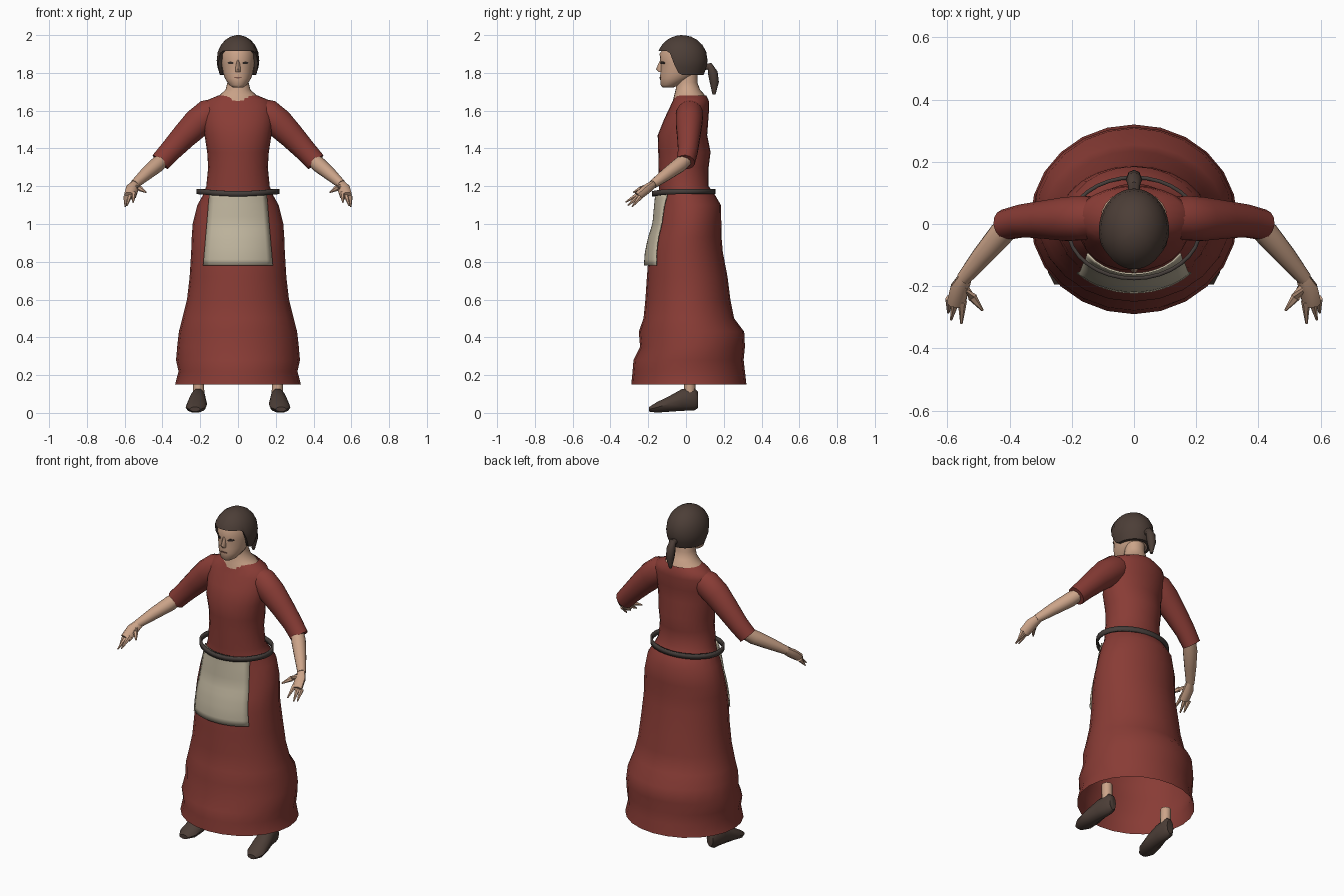
import bpy, bmesh, math
from mathutils import Vector as V

cube = bpy.data.objects.get("Cube")
if cube:
    bpy.data.objects.remove(cube, do_unlink=True)


def material(name, r, g, b):
    m = bpy.data.materials.new(name)
    m.use_nodes = True
    m.diffuse_color = (r, g, b, 1)
    m.node_tree.nodes["Principled BSDF"].inputs["Base Color"].default_value = (r, g, b, 1)
    return m


RED = material("red cloth", .25, .045, .036)
SKIN = material("skin", .60, .37, .25)
LINEN = material("linen", .52, .46, .34)
HAIR = material("dark brown", .072, .048, .038)
LEATHER = material("belt leather", .06, .048, .043)
DARK = material("eye dark", .035, .025, .022)
LIP = material("lip", .2, .09, .065)


def add_mesh(name, grid, mat, closed=True, caps=(), thick=0, angle=50):
    """Skin a grid of point rows, optionally wrapping each row and capping the ends."""
    bm = bmesh.new()
    rows = [[bm.verts.new(p) for p in row] for row in grid]
    n = len(rows[0])
    for a, b in zip(rows, rows[1:]):
        for i in range(n if closed else n - 1):
            j = (i + 1) % n
            bm.faces.new((a[i], a[j], b[j], b[i]))
    for end in caps:
        bm.faces.new(rows[end])
    bmesh.ops.recalc_face_normals(bm, faces=bm.faces)
    me = bpy.data.meshes.new(name)
    bm.to_mesh(me)
    bm.free()
    me.materials.append(mat)
    ob = bpy.data.objects.new(name, me)
    bpy.context.collection.objects.link(ob)
    bpy.ops.object.select_all(action="DESELECT")
    ob.select_set(True)
    bpy.context.view_layer.objects.active = ob
    bpy.ops.object.shade_smooth_by_angle(angle=math.radians(angle))
    if thick:
        mod = ob.modifiers.new("thickness", "SOLIDIFY")
        mod.thickness = thick
        mod.offset = 0
    return ob


def ring(c, u, v, n):
    return [V(c) + V(u) * math.cos(math.tau * i / n) + V(v) * math.sin(math.tau * i / n)
            for i in range(n)]


def level(z, hw, front, back, n=24):
    """Horizontal oval with a half width and front and back limits."""
    return ring((0, (front + back) / 2, z), (hw, 0, 0), (0, (back - front) / 2, 0), n)


def tube(name, path, mat, n=10, side=1, flat=1):
    """Tapered limb through (x, y, z, radius) points, always capped."""
    pts = [V((p[0] * side, p[1], p[2])) for p in path]
    rings = []
    for i, p in enumerate(pts):
        d = (pts[min(i + 1, len(pts) - 1)] - pts[max(i - 1, 0)]).normalized()
        u = d.cross(V((0, 1, 0)) if abs(d.y) < .8 else V((0, 0, 1))).normalized()
        v = d.cross(u)
        r = path[i][3]
        rings.append(ring(p, u * r, v * r * flat, n))
    return add_mesh(name, rings, mat, caps=(0, -1))


# Dress: hem to neckline, open below
DRESS = [(.15, .333, -.29, .32), (.22, .315, -.283, .312), (.28, .328, -.278, .305),
         (.35, .322, -.243, .312), (.43, .313, -.25, .308), (.5, .295, -.225, .255),
         (.6, .27, -.215, .235), (.72, .256, -.207, .22), (.85, .248, -.197, .195),
         (.93, .245, -.18, .188), (1.0, .24, -.157, .187), (1.1, .215, -.148, .185),
         (1.16, .182, -.142, .15), (1.2, .168, -.143, .12), (1.3, .158, -.145, .12),
         (1.38, .163, -.147, .13), (1.47, .177, -.15, .112), (1.55, .187, -.118, .118),
         (1.62, .185, -.085, .123), (1.655, .165, -.068, .12), (1.68, .105, -.06, .108)]
add_mesh("dress", [level(*d) for d in DRESS], RED)

# Neck and head
add_mesh("neck", [level(*d) for d in (
    (1.65, .125, -.07, .105), (1.685, .095, -.062, .098), (1.71, .066, -.055, .075),
    (1.75, .056, -.05, .06), (1.82, .056, -.05, .06))], SKIN)
add_mesh("head", [level(*d) for d in (
    (1.722, .025, -.123, -.07), (1.735, .046, -.134, -.035), (1.77, .069, -.137, .03),
    (1.80, .08, -.136, .065), (1.85, .088, -.134, .085), (1.9, .09, -.14, .09),
    (1.945, .075, -.11, .07), (1.97, .04, -.07, .03))], SKIN, caps=(0, -1))
add_mesh("nose", [ring((0, y, z), (u, 0, 0), (0, v, 0), 8) for z, y, u, v in (
    (1.87, -.128, .006, .008), (1.82, -.138, .014, .021), (1.805, -.132, .013, .013))],
    SKIN, caps=(0, -1))
add_mesh("mouth", [ring((0, y, 1.775), (.022, 0, 0), (0, 0, .004), 8)
                   for y in (-.139, -.131)], LIP, caps=(0, -1))


# Hair cap: dome with a straight fringe, falling lower at the sides and back
def hair_ring(t, shrink=1):
    pts = []
    for i in range(36):
        a = math.tau * i / 36
        ramp = (math.degrees(math.acos(math.cos(a))) - 58) / 24
        low = 1.915 - .125 * min(1, max(0, ramp))
        z = 2 - (2 - low) * t * t
        k = (z - 1.87) / .13
        r = (math.sqrt(max(0, 1 - k * k)) if k > 0 else 1 - .4 * k * k) * shrink
        pts.append((.113 * r * math.sin(a), -.02 - .134 * r * math.cos(a), z))
    return pts


add_mesh("hair_cap", [hair_ring(t) for t in (.06, .2, .35, .5, .65, .8, .9, 1)]
         + [hair_ring(1, .82)], HAIR, caps=(0,))
tube("ponytail", [(0, .09, 1.83, .016), (0, .125, 1.835, .02), (0, .142, 1.8, .026),
                  (0, .15, 1.75, .024), (0, .148, 1.685, .008)], HAIR, 8)


# Apron: sheet lying just off the front of the skirt
def skirt_at(z):
    for a, b in zip(DRESS, DRESS[1:]):
        if a[0] <= z <= b[0]:
            t = (z - a[0]) / (b[0] - a[0])
            return [p + (q - p) * t for p, q in zip(a, b)]


apron = []
for j in range(13):
    t = j / 12
    z = 1.17 - .39 * t
    _, hw, front, back = skirt_at(z)
    row = []
    for i in range(13):
        x = (i / 6 - 1) * (.15 + .033 * t)
        y = (front + back) / 2 - (back - front) / 2 * math.sqrt(1 - (x / hw) ** 2)
        row.append((x, y - .018, z))
    apron.append(row)
add_mesh("apron", apron, LINEN, closed=False, thick=.006)

# Belt: loose band dipping at the front
belt = [level(z, .213, -.175, .15, 32) for z in (1.158, 1.186)]
for row in belt:
    for p in row:
        p.z -= .012 * max(0, -p.y / .175) ** 3
add_mesh("belt", belt, LEATHER, thick=.012)

for side, label in ((1, "left"), (-1, "right")):
    # Eyes
    add_mesh(label + "_eye", [ring((side * .039, y, 1.853), (.016, side * .011, 0),
                                   (0, 0, .007), 8) for y in (-.127, -.12)],
             DARK, caps=(0, -1))
    # Sleeves and arms
    tube(label + "_sleeve", [(.09, .022, 1.61, .06), (.155, .02, 1.583, .079),
                             (.215, .016, 1.535, .078), (.285, .014, 1.465, .068),
                             (.36, .01, 1.385, .058), (.412, -.002, 1.328, .054)],
         RED, 14, side, .92)
    tube(label + "_forearm", [(.385, .012, 1.355, .036), (.43, -.035, 1.312, .041),
                              (.49, -.105, 1.262, .034), (.548, -.175, 1.21, .024)],
         SKIN, 10, side)
    # Hands
    tube(label + "_palm", [(.54, -.165, 1.216, .024), (.56, -.205, 1.187, .034),
                           (.572, -.255, 1.148, .032)], SKIN, 8, side, .75)
    for k, tip in enumerate(((.597, -.285, 1.092), (.588, -.308, 1.098), (.555, -.32, 1.115))):
        base = (.592 - .02 * k, -.24 - .004 * k, 1.145 + .008 * k)
        tube(label + "_finger_%d" % (k + 1), [base + (.015,), tip + (.004,)], SKIN, 6, side)
    tube(label + "_thumb", [(.55, -.19, 1.2, .018), (.52, -.235, 1.188, .015),
                            (.487, -.278, 1.168, .004)], SKIN, 6, side)
    # Ankles and shoes
    tube(label + "_ankle", [(.208, .02, .08, .03), (.21, .02, .2, .03)], SKIN, 8, side)
    add_mesh(label + "_shoe", [
        ring((side * x, y, (lo + hi) / 2), (w, 0, 0), (0, 0, (hi - lo) / 2), 10)
        for x, y, w, lo, hi in (
            (.205, .064, .022, .025, .115), (.207, .045, .036, .01, .133),
            (.211, -.02, .042, .008, .13), (.217, -.09, .054, .004, .09),
            (.224, -.155, .053, 0, .058), (.228, -.195, .028, .006, .032))],
        HAIR, caps=(0, -1))
